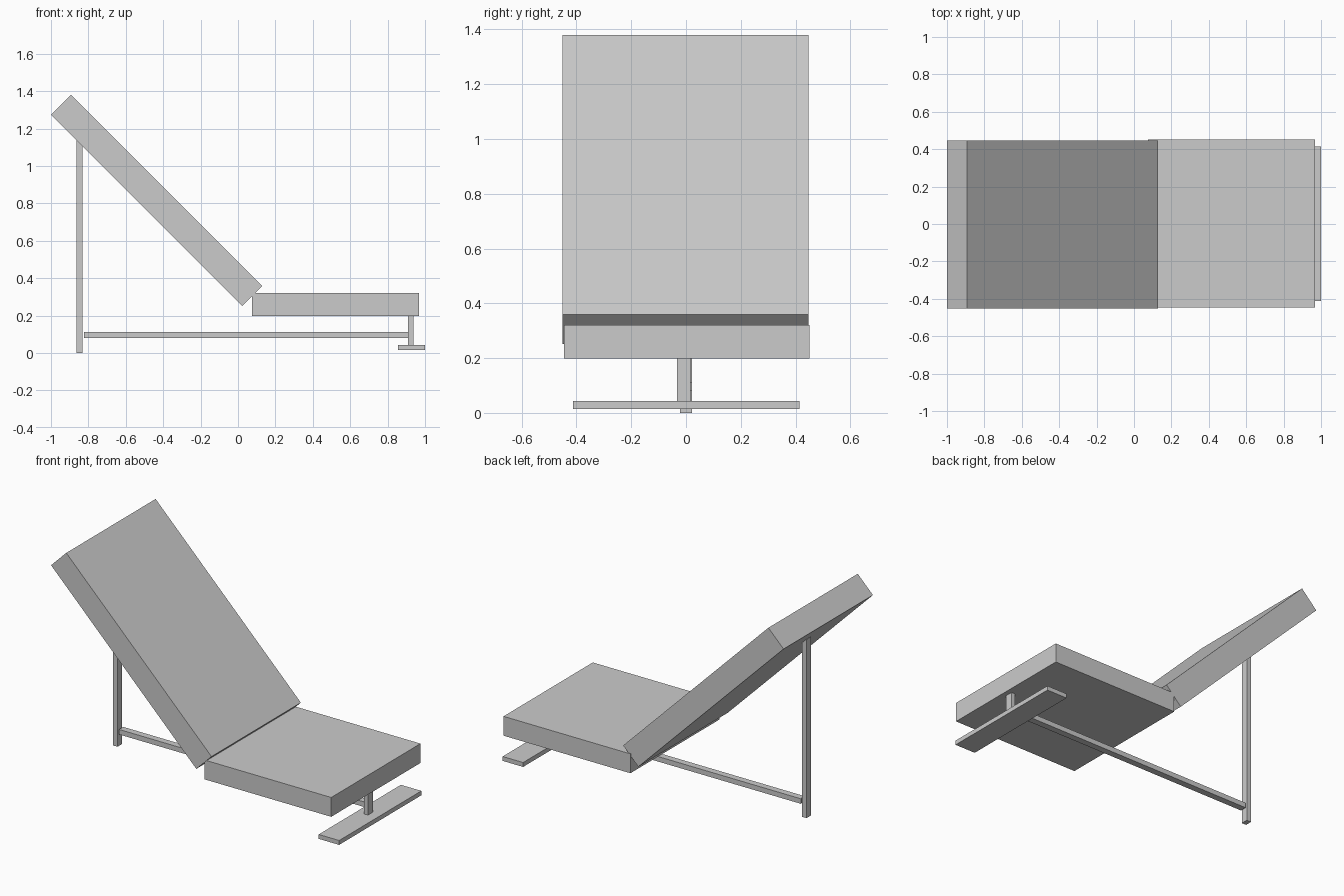
import bpy
import math

if "Cube" in bpy.data.objects:
    bpy.data.objects.remove(bpy.data.objects["Cube"])


def box(name, x, y, z, pitch=0.0):
    """Box from (min, max) ranges, optionally tilted about its centre on y."""
    ranges = (x, y, z)
    centre = [(a + b) / 2 for a, b in ranges]
    bpy.ops.mesh.primitive_cube_add(size=1, location=centre)
    ob = bpy.context.object
    ob.name = name
    ob.data.name = name
    ob.scale = [b - a for a, b in ranges]
    bpy.ops.object.transform_apply(location=False, rotation=False, scale=True)
    ob.rotation_euler.y = pitch
    return ob


# Flat seat cushion
box("seat", (0.075, 0.968), (-0.446, 0.451), (0.198, 0.321))

# Reclined backrest, 45 degrees
cx, cz, length, thick = -0.435, 0.816, 1.445, 0.151
box("backrest", (cx - length / 2, cx + length / 2), (-0.451, 0.447),
    (cz - thick / 2, cz + thick / 2), math.radians(45))

# Rear post holding up the backrest
box("rear_post", (-0.864, -0.832), (-0.022, 0.022), (0.0, 1.135))

# Long rail between the rear post and the front leg
box("rail", (-0.823, 0.91), (-0.02, 0.022), (0.08, 0.112))

# Short front leg and its wide foot board
box("front_leg", (0.91, 0.937), (-0.033, 0.016), (0.043, 0.199))
box("front_foot", (0.856, 1.0), (-0.412, 0.414), (0.015, 0.043))
